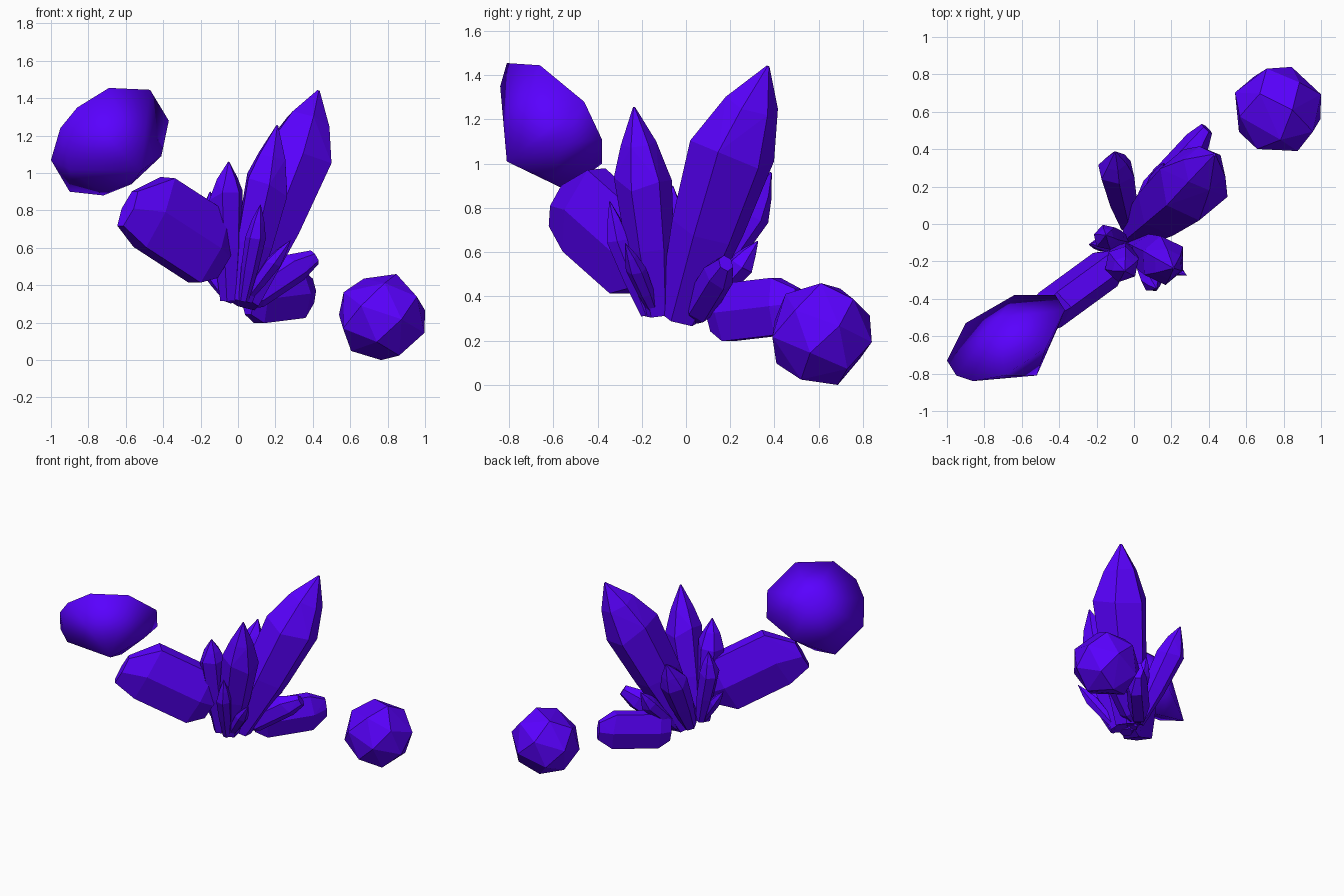
import bpy, bmesh, math, random
from mathutils import Vector

if "Cube" in bpy.data.objects:
    bpy.data.objects.remove(bpy.data.objects["Cube"])

random.seed(4)
mat = bpy.data.materials.new("violet")
mat.diffuse_color = (0.1, 0.0, 1.0, 1)
mat.use_nodes = True
mat.node_tree.nodes["Principled BSDF"].inputs["Base Color"].default_value = mat.diffuse_color

SHARP = [(0, 0.5), (0.5, 0.84), (1, 1.0), (1.5, 0.62), (2, 0.04)]
BLUNT = [(0, 0.6), (0.2, 1.0), (1, 1.0), (2, 0.5)]


def hull(name, points, smooth=False):
    """Convex faceted solid around a set of points."""
    bm = bmesh.new()
    for p in points:
        bm.verts.new(p)
    out = bmesh.ops.convex_hull(bm, input=bm.verts)
    loose = {g for g in out["geom_interior"] + out["geom_unused"]
             if isinstance(g, bmesh.types.BMVert)}
    bmesh.ops.delete(bm, geom=list(loose), context='VERTS')
    bmesh.ops.dissolve_limit(bm, angle_limit=math.radians(2),
                             verts=bm.verts, edges=bm.edges)
    bmesh.ops.recalc_face_normals(bm, faces=bm.faces)
    me = bpy.data.meshes.new(name)
    bm.to_mesh(me)
    bm.free()
    for f in me.polygons:
        f.use_smooth = smooth
    me.materials.append(mat)
    ob = bpy.data.objects.new(name, me)
    bpy.context.collection.objects.link(ob)
    return ob


def crystal(name, base, shoulder, tip, half_w, half_h, profile=SHARP,
            phase=0.0, slant=0.35, sides=6):
    """Six-sided shard: rings follow base -> shoulder -> tip."""
    b, s, t = Vector(base), Vector(shoulder), Vector(tip)
    axis = (s - b).normalized()
    v = axis.cross(Vector((0, 0, 1))).normalized()
    u = v.cross(axis)
    pts = []
    for k, r in profile:
        c = b.lerp(s, k) if k <= 1 else s.lerp(t, k - 1)
        for i in range(sides):
            a = math.tau * (i + phase) / sides
            # uneven shoulders give the slanted tip facets
            slip = random.uniform(-slant, slant) * half_w if k == 1 else 0
            pts.append(c + u * math.cos(a) * half_h * r
                       + v * math.sin(a) * half_w * r + axis * slip)
    return hull(name, pts)


# upright shards of the cluster
shards = [
    ((0.02, -0.03, 0.31), (0.325, 0.225, 1.11), (0.43, 0.37, 1.44), 0.20),
    ((0.02, -0.13, 0.32), (0.155, -0.195, 0.93), (0.21, -0.235, 1.255), 0.13),
    ((-0.05, -0.14, 0.32), (-0.065, -0.215, 0.88), (-0.05, -0.25, 1.06), 0.095),
    ((-0.03, 0.0, 0.33), (-0.095, 0.285, 0.78), (-0.10, 0.385, 0.96), 0.10),
    ((0.03, -0.18, 0.32), (0.095, -0.31, 0.66), (0.12, -0.345, 0.83), 0.055),
    ((0.04, -0.14, 0.32), (0.19, -0.225, 0.52), (0.28, -0.275, 0.64), 0.045),
    ((0.04, 0.06, 0.32), (0.14, 0.25, 0.54), (0.16, 0.325, 0.65), 0.06),
    ((-0.06, -0.09, 0.34), (-0.15, -0.07, 0.74), (-0.15, -0.06, 0.90), 0.07),
    ((-0.06, -0.12, 0.33), (-0.17, -0.11, 0.50), (-0.24, -0.11, 0.60), 0.04),
]
for i, (b, s, t, r) in enumerate(shards):
    crystal(f"shard_{i + 1}", b, s, t, r, r)

# blunt shards leaning outwards
crystal("left_slab", (-0.08, -0.19, 0.55), (-0.45, -0.46, 0.79),
        (-0.59, -0.57, 0.81), 0.11, 0.24, BLUNT, 0.5, 0.1)
crystal("lying_slab", (0.05, 0.12, 0.32), (0.33, 0.42, 0.355),
        (0.39, 0.51, 0.37), 0.075, 0.15, BLUNT, 0.5, 0.2)
crystal("side_stub", (0.04, 0.04, 0.32), (0.31, 0.15, 0.50),
        (0.41, 0.18, 0.55), 0.07, 0.085, BLUNT)

# smooth floating boulder
hull("upper_boulder", [
    (-1.0, -0.73, 1.07), (-0.95, -0.81, 1.24), (-0.86, -0.84, 1.35),
    (-0.69, -0.81, 1.455), (-0.47, -0.66, 1.445), (-0.37, -0.46, 1.28),
    (-0.42, -0.38, 1.11), (-0.64, -0.38, 1.0), (-0.90, -0.53, 0.90),
    (-0.72, -0.54, 0.88), (-0.57, -0.60, 0.94), (-0.41, -0.56, 1.09),
    (-0.52, -0.81, 1.01), (-0.72, -0.50, 1.29), (-0.90, -0.79, 1.02)], True)

# faceted lower boulder: points spread evenly on a sphere
n, ball = 20, []
for i in range(n):
    z = 1 - (2 * i + 1) / n
    a = i * math.pi * (3 - math.sqrt(5))
    q = math.sqrt(1 - z * z)
    ball.append(Vector((q * math.cos(a), q * math.sin(a), z)))
lo = [min(p[k] for p in ball) for k in range(3)]
hi = [max(p[k] for p in ball) for k in range(3)]
low, size = (0.54, 0.39, 0.0), (0.46, 0.45, 0.46)
hull("lower_boulder", [
    [low[k] + size[k] * (p[k] - lo[k]) / (hi[k] - lo[k]) for k in range(3)]
    for p in ball])
